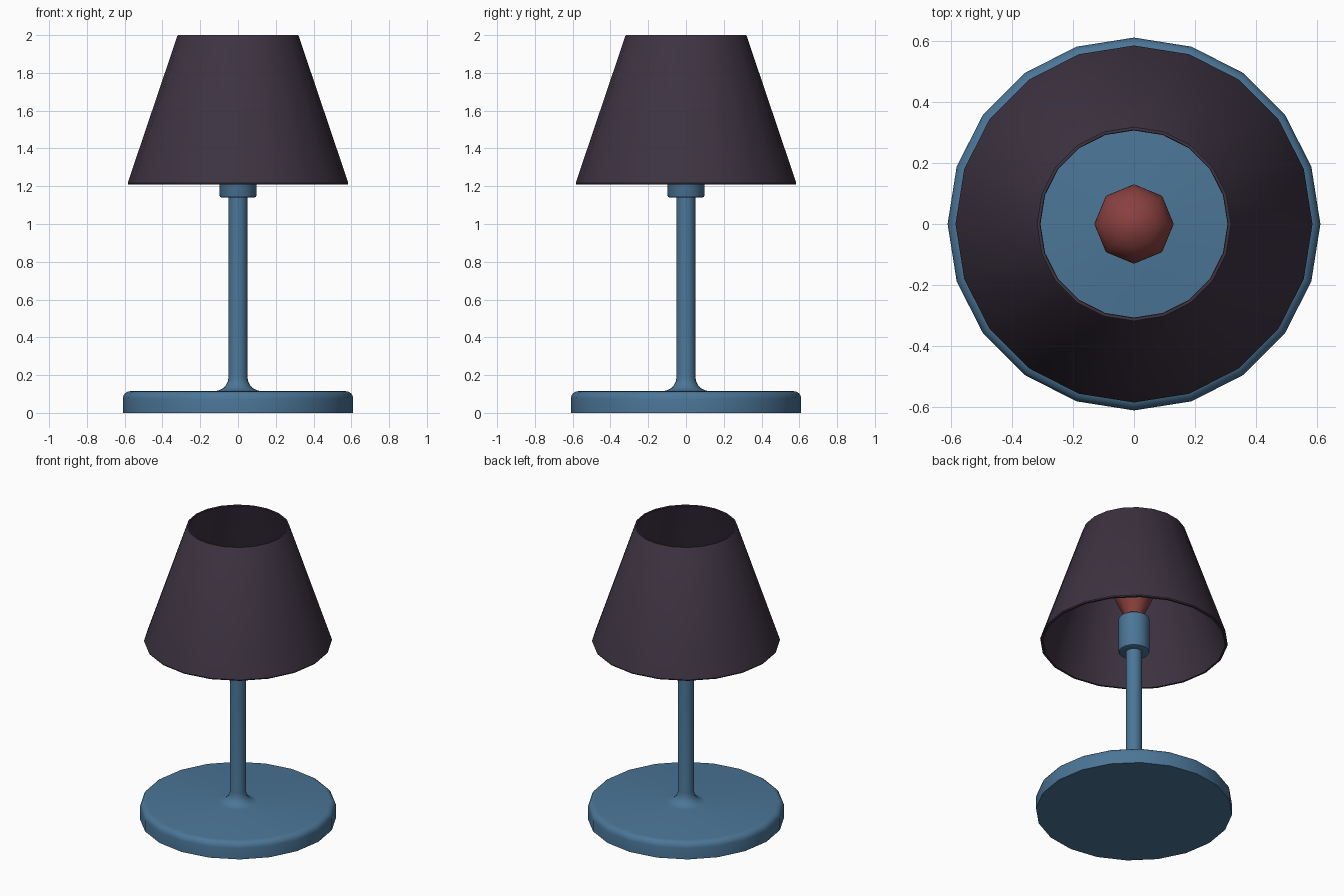
import bpy, bmesh, math

if "Cube" in bpy.data.objects:
    bpy.data.objects.remove(bpy.data.objects["Cube"])


def material(name, rgb):
    m = bpy.data.materials.new(name)
    m.diffuse_color = (*rgb, 1.0)
    m.use_nodes = True
    m.node_tree.nodes["Principled BSDF"].inputs["Base Color"].default_value = m.diffuse_color
    return m


blue = material("blue_metal", (0.070, 0.180, 0.310))
plum = material("dark_plum_fabric", (0.047, 0.033, 0.054))
red = material("red_glass", (0.250, 0.052, 0.050))


def lathe(name, profile, sides, mat, sharp=40, closed=False):
    """Revolve (radius, z) points around z; radius 0 makes a pole."""
    bm = bmesh.new()
    rings = []
    for r, z in profile:
        if r == 0:
            rings.append([bm.verts.new((0, 0, z))] * sides)
        else:
            rings.append([bm.verts.new((r * math.cos(2 * math.pi * i / sides),
                                        r * math.sin(2 * math.pi * i / sides), z))
                          for i in range(sides)])
    pairs = list(zip(rings, rings[1:]))
    if closed:
        pairs.append((rings[-1], rings[0]))
    for a, b in pairs:
        for i in range(sides):
            j = (i + 1) % sides
            bm.faces.new(list(dict.fromkeys((a[i], a[j], b[j], b[i]))))
    bmesh.ops.recalc_face_normals(bm, faces=bm.faces[:])
    for f in bm.faces:
        f.smooth = True
    for e in bm.edges:
        e.smooth = e.calc_face_angle(0) < math.radians(sharp)
    me = bpy.data.meshes.new(name)
    bm.to_mesh(me)
    bm.free()
    me.materials.append(mat)
    ob = bpy.data.objects.new(name, me)
    bpy.context.collection.objects.link(ob)
    return ob


def arc(cr, cz, rad, start, end, steps):
    """Profile arc about (cr, cz), angles in degrees."""
    return [(cr + rad * math.cos(math.radians(start + (end - start) * k / steps)),
             cz + rad * math.sin(math.radians(start + (end - start) * k / steps)))
            for k in range(steps + 1)]


# Round base with softened top edge, flaring up into the stem
lathe("base_and_stem",
      [(0, 0), (0.61, 0)] + arc(0.57, 0.075, 0.04, 0, 90, 4)
      + arc(0.125, 0.19, 0.075, 270, 180, 5) + [(0.05, 1.15)], 20, blue)

# Bulb socket
lathe("socket",
      [(0, 1.14), (0.087, 1.14), (0.094, 1.143), (0.097, 1.15),
       (0.097, 1.375), (0.09, 1.382), (0, 1.382)], 20, blue)

# Light bulb: neck widening to a round globe
lathe("bulb",
      [(0, 1.37), (0.06, 1.37), (0.07, 1.42), (0.105, 1.49)]
      + arc(0, 1.57, 0.132, -10, 75, 4) + [(0, 1.702)], 8, red, sharp=75)

# Thin hollow lampshade, open at both ends
lathe("lampshade",
      [(0.568, 1.21), (0.581, 1.21), (0.584, 1.217), (0.321, 1.996),
       (0.317, 2.0), (0.308, 2.0), (0.306, 1.996), (0.566, 1.217)],
      20, plum, closed=True)
